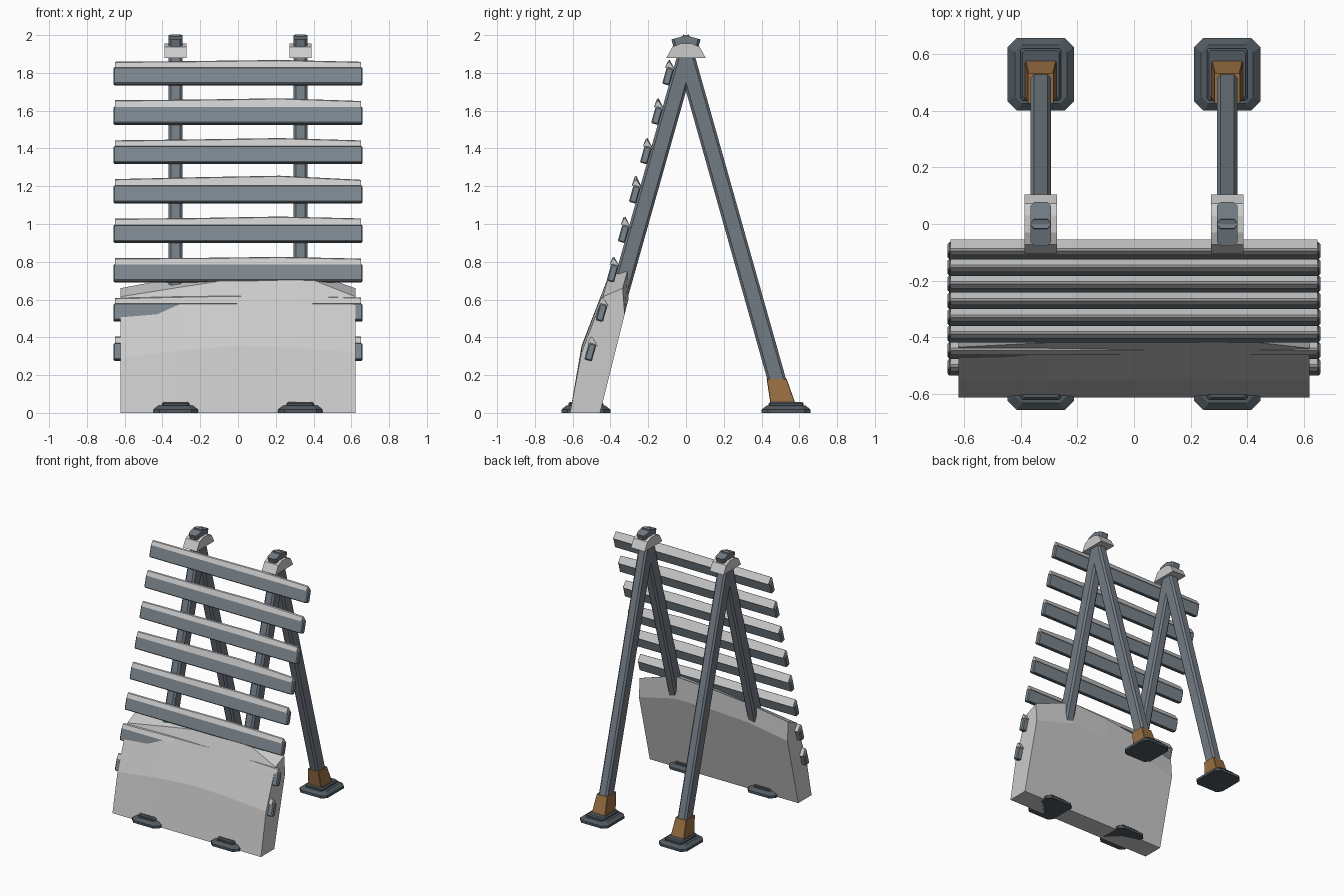
import bpy, bmesh, random
from mathutils import Vector

if "Cube" in bpy.data.objects:
    bpy.data.objects.remove(bpy.data.objects["Cube"])

random.seed(4)
SLOPE, APEX = 0.282, 1.88            # lean of the legs and height where they cross
AXIS = Vector((0, SLOPE, 1)).normalized()    # up along a front leg
OUT = Vector((0, -AXIS.z, AXIS.y))           # square to a front leg, facing out


def mat(name, col):
    m = bpy.data.materials.new(name)
    m.diffuse_color = (*col, 1)
    m.use_nodes = True
    m.node_tree.nodes["Principled BSDF"].inputs["Base Color"].default_value = m.diffuse_color
    return m


SNOW = mat("snow_white", (0.8, 0.81, 0.82))
STEEL = mat("slat_steel", (0.20, 0.24, 0.27))
FRAME = mat("frame_steel", (0.17, 0.20, 0.23))
RUBBER = mat("dark_rubber", (0.08, 0.10, 0.115))
RUST = mat("rusty_brown", (0.32, 0.16, 0.055))


def loft(name, rings, material):
    """Skin a list of equal-length closed rings and cap both ends."""
    bm = bmesh.new()
    vs = [[bm.verts.new(p) for p in r] for r in rings]
    n = len(vs[0])
    for a, b in zip(vs, vs[1:]):
        for i in range(n):
            bm.faces.new((a[i], a[(i + 1) % n], b[(i + 1) % n], b[i]))
    bm.faces.new(vs[0])
    bm.faces.new(vs[-1])
    bmesh.ops.recalc_face_normals(bm, faces=bm.faces)
    me = bpy.data.meshes.new(name)
    bm.to_mesh(me)
    bm.free()
    ob = bpy.data.objects.new(name, me)
    bpy.context.collection.objects.link(ob)
    me.materials.append(material)
    return ob


def oct2(hx, hy, c):
    """Rectangle outline with chamfered corners."""
    return [(hx - c, -hy), (hx, -hy + c), (hx, hy - c), (hx - c, hy),
            (-hx + c, hy), (-hx, hy - c), (-hx, -hy + c), (-hx + c, -hy)]


def flat_ring(x, y, z, hx, hy, c):
    return [(x + u, y + v, z) for u, v in oct2(hx, hy, c)]


for sx, side in ((-1, "left"), (1, "right")):
    x = 0.33 * sx
    for sy, end in ((-1, "front"), (1, "back")):
        tag = f"{end}_{side}"
        # Leg: chamfered bar with square-cut ends, crossing at the apex
        across = Vector((0, AXIS.z, AXIS.y * sy))
        rings = []
        for z in (0.06, 1.99):
            c = Vector((x, sy * SLOPE * (APEX - z), z))
            rings.append([c + Vector((u, 0, 0)) + across * v
                          for u, v in oct2(0.037, 0.048, 0.013)])
        loft(f"leg_{tag}", rings, FRAME)
        # Foot pad in two tiers
        y = sy * 0.53
        loft(f"foot_pad_{tag}", [flat_ring(x, y, 0, 0.117, 0.129, 0.032),
                                 flat_ring(x, y, 0.018, 0.117, 0.129, 0.032),
                                 flat_ring(x, y, 0.038, 0.092, 0.104, 0.026)], RUBBER)
        loft(f"foot_plate_{tag}", [flat_ring(x, y, 0.03, 0.072, 0.092, 0.008),
                                   flat_ring(x, y, 0.05, 0.072, 0.092, 0.008),
                                   flat_ring(x, y, 0.058, 0.064, 0.084, 0.008)], RUBBER)
        # Tapered ankle sleeve
        loft(f"sleeve_{tag}", [flat_ring(x, sy * 0.513, 0.05, 0.056, 0.066, 0.003),
                               flat_ring(x, sy * 0.48, 0.18, 0.045, 0.053, 0.003)], RUST)
    # Snow cap over the leg crossing
    prof = [(-0.105, 1.878), (-0.072, 1.938), (-0.03, 1.955),
            (0.03, 1.955), (0.072, 1.938), (0.105, 1.878)]
    loft(f"snow_cap_{side}", [[(x + d, y, z) for y, z in prof]
                              for d in (-0.058, 0.058)], SNOW)

# Slats up the front legs, each with a ridge of snow
for i in range(8):
    z = 1.782 - 0.2085 * i
    c = Vector((0, -SLOPE * (APEX - z) - 0.067, z))
    rings = []
    for px, inset in ((-0.66, 0.006), (-0.653, 0), (0.653, 0), (0.66, 0.006)):
        rings.append([c + Vector((px, 0, 0)) + OUT * u + AXIS * v
                      for u, v in oct2(0.02 - inset, 0.046 - inset, 0.005)])
    loft(f"slat_{i + 1}", rings, STEEL)
    top = c + AXIS * 0.045
    crest = random.uniform(0.042, 0.055)
    rings = []
    for px, h in ((-0.65, 0.036), (-0.22, 0.85 * crest), (0.22, crest), (0.65, 0.036)):
        h += random.uniform(-0.003, 0.003)
        o = top + Vector((px, 0, 0))
        rings.append([o + OUT * 0.028 - AXIS * 0.004, o + Vector((0, -0.013, h - 0.004)),
                      o + Vector((0, -0.004, h)), o - OUT * 0.029 - AXIS * 0.004])
    loft(f"slat_snow_{i + 1}", rings, SNOW)

# Snow drift piled on the lower front: x, belly z, front crest y/z, back crest y/z, shoulder z
stations = [(-0.622, 0.29, -0.436, 0.615, -0.335, 0.66, 0.52),
            (-0.31, 0.33, -0.420, 0.665, -0.315, 0.72, 0.58),
            (0.0, 0.355, -0.408, 0.712, -0.305, 0.755, 0.60),
            (0.31, 0.345, -0.405, 0.738, -0.305, 0.77, 0.60),
            (0.622, 0.32, -0.440, 0.615, -0.335, 0.66, 0.52)]
loft("snow_drift", [[(x, -0.614, 0), (x, -0.553, bz), (x, fy, fz), (x, ky, kz),
                     (x, -0.455 + 0.25 * sz, sz), (x, -0.455, 0)]
                    for x, bz, fy, fz, ky, kz, sz in stations], SNOW)
